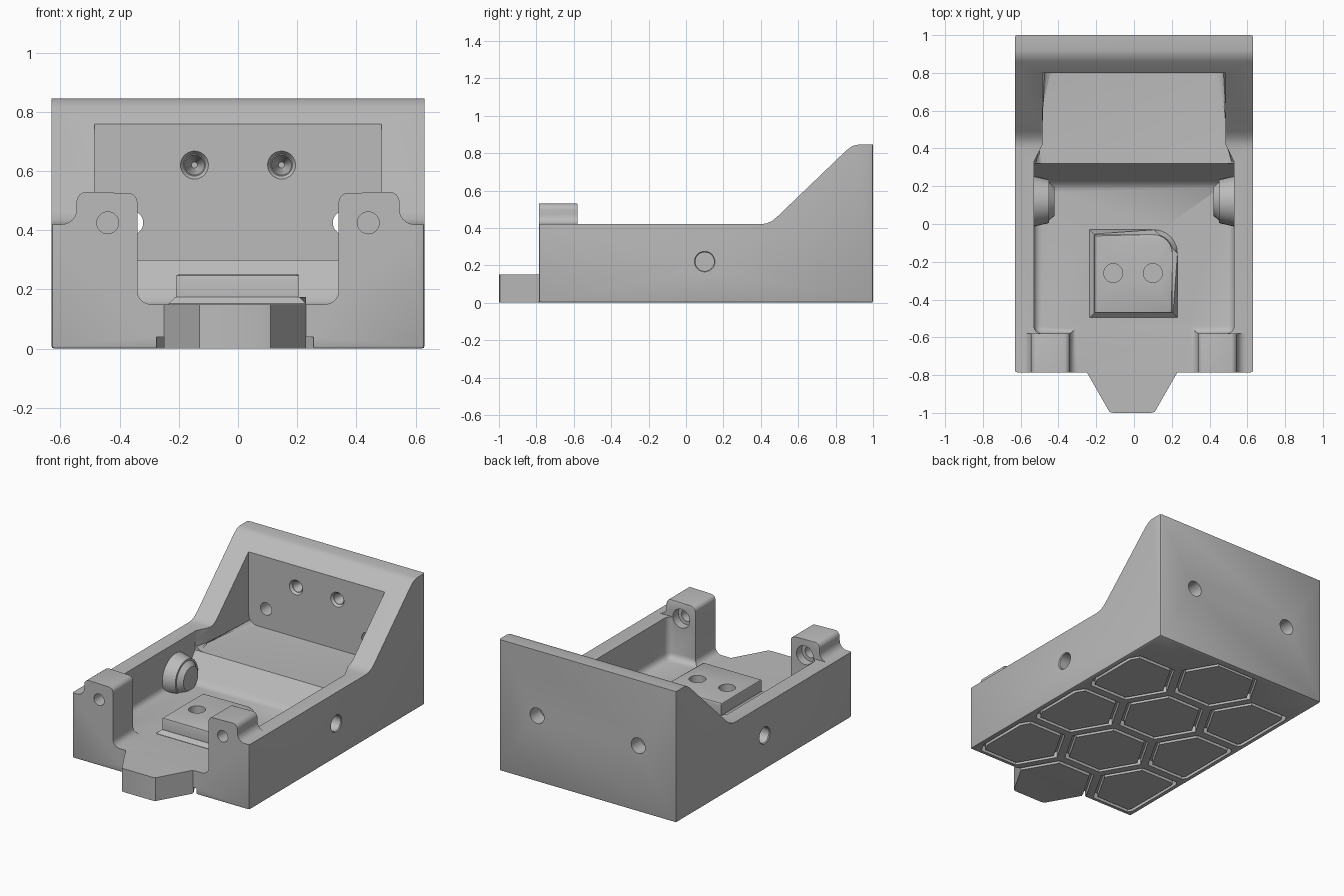
import bpy, bmesh, math
from mathutils import Vector

cube = bpy.data.objects.get("Cube")
if cube:
    bpy.data.objects.remove(cube, do_unlink=True)

grey = bpy.data.materials.new("plain grey")
grey.use_nodes = True
COLOR = (0.5, 0.5, 0.5, 1)
grey.diffuse_color = COLOR
grey.node_tree.nodes["Principled BSDF"].inputs["Base Color"].default_value = COLOR


def finish(name, bm):
    bmesh.ops.recalc_face_normals(bm, faces=bm.faces[:])
    mesh = bpy.data.meshes.new(name)
    bm.to_mesh(mesh)
    bm.free()
    mesh.materials.append(grey)
    obj = bpy.data.objects.new(name, mesh)
    bpy.context.collection.objects.link(obj)
    return obj


def place(axis, a, b, d):
    return {"x": (d, a, b), "y": (a, d, b), "z": (a, b, d)}[axis]


def bridge(bm, a, b):
    for i in range(len(a)):
        j = (i + 1) % len(a)
        bm.faces.new((a[i], a[j], b[j], b[i]))


def loft(axis, lower, lo, upper, hi):
    """Closed solid between two outlines with equal point counts."""
    bm = bmesh.new()
    rings = [[bm.verts.new(place(axis, a, b, d)) for a, b in pts]
             for pts, d in ((lower, lo), (upper, hi))]
    bm.faces.new(rings[0])
    bm.faces.new(rings[1])
    bridge(bm, *rings)
    return bm


def prism(name, pts, axis, lo, hi, width=0, segs=4, test=None):
    """Extruded outline; edges passing the test are rounded."""
    bm = loft(axis, pts, lo, pts, hi)
    if width:
        edges = [e for e in bm.edges if test(e.verts[0].co, e.verts[1].co)]
        bmesh.ops.bevel(bm, geom=edges, offset=width, segments=segs,
                        profile=0.5, affect='EDGES', clamp_overlap=True)
    return finish(name, bm)


def box(x0, x1, y0, y1):
    return [(x0, y0), (x1, y0), (x1, y1), (x0, y1)]


def arc(cx, cy, r, a0, a1, n=6):
    angles = [math.radians(a0 + (a1 - a0) * i / n) for i in range(n + 1)]
    return [(cx + r * math.cos(t), cy + r * math.sin(t)) for t in angles]


def pin(axis, a, b, d0, d1, r0, r1=None):
    """Round or conical pin between two depths along an axis."""
    ends = [arc(a, b, r, 0, 360, 32)[:-1] for r in (r0, r0 if r1 is None else r1)]
    return finish("pin", loft(axis, ends[0], d0, ends[1], d1))


def combine(tool, operation):
    mod = body.modifiers.new(operation, 'BOOLEAN')
    mod.operation = operation
    mod.solver = 'EXACT'
    mod.object = tool
    bpy.context.view_layer.update()
    graph = bpy.context.evaluated_depsgraph_get()
    mesh = bpy.data.meshes.new_from_object(body.evaluated_get(graph))
    body.modifiers.clear()
    body.data = mesh
    bpy.data.objects.remove(tool, do_unlink=True)


def cut(tool):
    combine(tool, 'DIFFERENCE')


def join(tool):
    combine(tool, 'UNION')


# Outer shell: side outline with a ramp up to the tall back
side = [(-0.785, 0), (1, 0), (1, 0.845), (0.92, 0.845), (0.89, 0.838), (0.86, 0.817),
        (0.49, 0.462), (0.46, 0.437), (0.43, 0.424), (0.40, 0.42), (-0.785, 0.42)]
body = prism("tray_body", side, "x", -0.63, 0.63, 0.01, 2,
             lambda a, b: (a.z < 0.01 and b.z < 0.01) or
             (abs(a.z - b.z) > 0.3 and abs(a.y - b.y) < 0.01))

# Hexagon grooves under the floor, clipped to a border
CX = -0.01
PITCH = 0.513


def clip(pts, axis, sign, limit):
    out = []
    for i, p in enumerate(pts):
        q = pts[(i + 1) % len(pts)]
        dp, dq = limit - sign * p[axis], limit - sign * q[axis]
        if dp >= 0:
            out.append(p)
        if dp * dq < 0:
            out.append(p.lerp(q, dp / (dp - dq)))
    return out


def hexagon(cx, cy, r, inset):
    pts = [Vector(p) for p in arc(cx, cy, r, 0, 360, 6)[:-1]]
    for axis, sign, limit in ((0, 1, 0.6), (0, -1, 0.6), (1, 1, 0.96)):
        pts = clip(pts, axis, sign, limit - inset)
    return pts


centres = [(CX, 0.758 - PITCH * k) for k in range(4)]
centres += [(CX + s * 0.44, 0.5 - PITCH * k) for s in (-1, 1) for k in range(3)]
bm = bmesh.new()
for cx, cy in centres:
    outer, inner = hexagon(cx, cy, 0.267, 0), hexagon(cx, cy, 0.24, 0.02)
    loops = [[bm.verts.new((p.x, p.y, z)) for p in ring]
             for ring, z in ((outer, -0.05), (outer, 0.04), (inner, 0.04), (inner, -0.05))]
    for k in range(4):
        bridge(bm, loops[k], loops[(k + 1) % 4])
cut(finish("hexagon_grooves", bm))

# Front tongue: half of a hexagon
tongue = [(CX - 0.24, -0.785), (CX - 0.12, -0.995), (CX - 0.10, -1), (CX + 0.10, -1),
          (CX + 0.12, -0.995), (CX + 0.24, -0.785), (CX + 0.18, -0.7), (CX - 0.18, -0.7)]
join(prism("tongue", tongue, "z", 0, 0.2))

# Main tray, raised rear bay and front gateway
cut(prism("tray_space", [(-0.58, 0.15), (0.19, 0.15), (0.21, 0.16), (0.32, 0.30), (0.32, 1),
                         (-0.58, 1)], "x", -0.53, 0.53, 0.04, 4,
          lambda a, b: (a.y < 0.1 and b.y < 0.1 and min(a.z, b.z) < 0.2) or
          (abs(a.x - b.x) < 0.01 and max(a.z, b.z) < 0.2)))
bay = [(-0.53, 0.25), (0.53, 0.25), (0.53, 0.33), (0.485, 0.42), (0.485, 0.8),
       (-0.485, 0.8), (-0.485, 0.42), (-0.53, 0.33)]
cut(prism("rear_bay_space", bay, "z", 0.30, 1.2, 0.06, 5,
          lambda a, b: max(a.z, b.z) < 0.31 and a.x * b.x > 0))
cut(prism("gateway_space", box(-0.34, 0.34, 0.15, 1), "y", -1.1, -0.5, 0.045, 5,
          lambda a, b: max(a.z, b.z) < 0.16 and abs(a.x - b.x) < 0.01))

for s in (-1, 1):
    # Front posts with counterbored screw holes
    half = ([(0.34, 0.36)] + arc(0.37, 0.495, 0.03, 180, 90)
            + arc(0.51, 0.495, 0.035, 80, 0) + arc(0.595, 0.47, 0.05, 180, 270)
            + [(0.595, 0.36)])
    post = [(s * x, z) for x, z in half]
    join(prism("post", post, "y", -0.785, -0.58, 0.02, 3,
               lambda a, b: min(a.y, b.y) > -0.6 and min(a.z, b.z) > 0.49))
    cut(pin("y", s * 0.44, 0.425, -0.9, -0.55, 0.037))
    cut(pin("y", s * 0.44, 0.425, -0.635, -0.55, 0.06))

    # Domed side bosses with blind holes from outside
    join(pin("x", 0.12, 0.22, s * 0.56, s * 0.45, 0.14, 0.115))
    join(pin("x", 0.12, 0.22, s * 0.46, s * 0.42, 0.112, 0.075))
    cut(pin("x", 0.1, 0.22, s * 0.7, s * 0.48, 0.05))
    cut(pin("x", 0.1, 0.22, s * 0.64, s * 0.62, 0.065, 0.045))

    # Back wall: through holes and countersunk blind holes
    cut(pin("y", s * 0.36, 0.425, 0.7, 1.1, 0.04))
    cut(pin("y", s * 0.36, 0.425, 0.9, 1.1, 0.05))
    cut(pin("y", s * 0.147, 0.62, 0.79, 0.815, 0.054, 0.037))
    cut(pin("y", s * 0.147, 0.62, 0.78, 0.92, 0.042, 0.01))


# Centre pad with one large rounded corner, a sloped foot and two holes
def pad_outline(grow):
    return ([(-0.21 - grow, -0.47 - grow), (0.205 + grow, -0.47 - grow)]
            + arc(0.105, -0.155, 0.1 + grow, 0, 90) + [(-0.21 - grow, -0.055 + grow)])


def above(z):
    return lambda a, b: min(a.z, b.z) > z


join(prism("pad_foot", pad_outline(0.025), "z", 0.1, 0.175, 0.023, 1, above(0.17)))
join(prism("pad", pad_outline(0), "z", 0.11, 0.25, 0.008, 2, above(0.24)))
for x in (-0.11, 0.1):
    cut(pin("z", x, -0.26, 0.08, 0.4, 0.05))

bpy.context.view_layer.objects.active = body
body.select_set(True)
bpy.ops.object.shade_smooth_by_angle(angle=math.radians(32))
